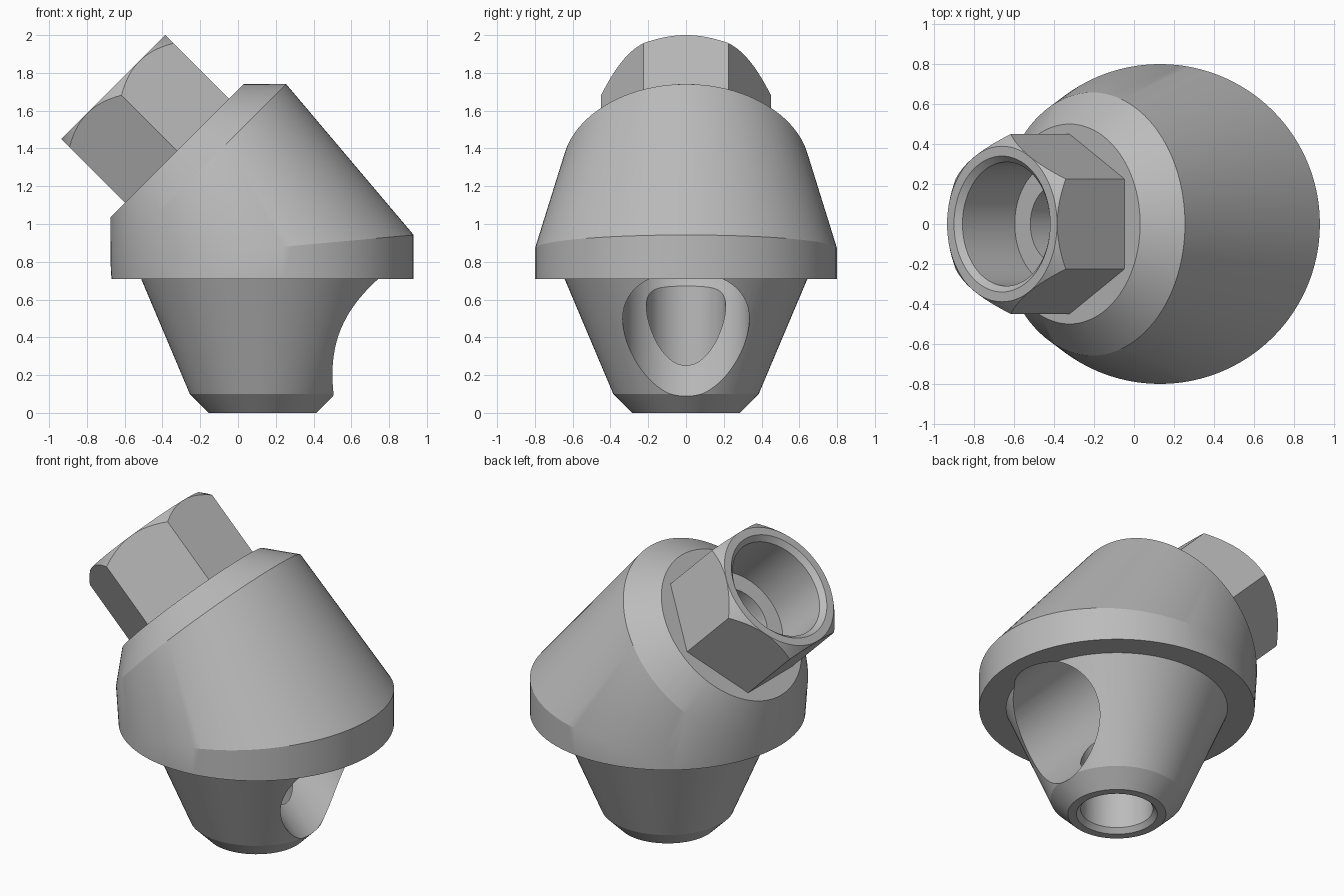
import bpy
import bmesh
from math import cos, sin, tau, pi, radians
from mathutils import Matrix, Vector

cube = bpy.data.objects.get("Cube")
if cube:
    bpy.data.objects.remove(cube, do_unlink=True)

SEGMENTS = 96
UPRIGHT = Matrix.Translation((0.13, 0, 0))
TILTED = Matrix.Translation((-0.66, 0, 1.725)) @ Matrix.Rotation(-pi / 4, 4, 'Y')

metal = bpy.data.materials.new("grey metal")
metal.use_nodes = True
grey = (0.5, 0.5, 0.5, 1)
metal.diffuse_color = grey
metal.node_tree.nodes["Principled BSDF"].inputs["Base Color"].default_value = grey


def ring(radius, height, frame, sides=SEGMENTS):
    """Points of a circle across the z axis of a frame, with a corner on y."""
    return [frame @ Vector((radius * cos(tau * i / sides + pi / 2),
                            radius * sin(tau * i / sides + pi / 2), height))
            for i in range(sides)]


def to_object(bm, name):
    bmesh.ops.recalc_face_normals(bm, faces=bm.faces)
    mesh = bpy.data.meshes.new(name)
    bm.to_mesh(mesh)
    bm.free()
    mesh.materials.append(metal)
    obj = bpy.data.objects.new(name, mesh)
    bpy.context.collection.objects.link(obj)
    return obj


def turned(name, profile, frame, sides=SEGMENTS):
    """Closed solid turned from (radius, height) points."""
    bm = bmesh.new()
    rings = [[bm.verts.new(p) for p in ring(r, h, frame, sides)] for r, h in profile]
    for a, b in zip(rings, rings[1:]):
        for i in range(sides):
            j = (i + 1) % sides
            bm.faces.new((a[i], a[j], b[j], b[i]))
    bm.faces.new(rings[0])
    bm.faces.new(rings[-1])
    return to_object(bm, name)


def combine(target, tool, operation):
    """Apply a boolean and discard the tool."""
    mod = target.modifiers.new(operation.lower(), 'BOOLEAN')
    mod.operation = operation
    mod.solver = 'EXACT'
    mod.object = tool
    bpy.context.view_layer.objects.active = target
    bpy.ops.object.modifier_apply(modifier=mod.name)
    bpy.data.objects.remove(tool, do_unlink=True)


# Upper body: hull from the round flange to the chamfered slanted seat
bm = bmesh.new()
flange_rim = [p + Vector((0, 0, 0.09 * (p.x - 0.13))) for p in ring(0.8, 0.87, UPRIGHT)]
outline = (ring(0.8, 0.71, UPRIGHT) + flange_rim
           + ring(0.658, -0.636, TILTED) + ring(0.5, -0.477, TILTED))
for p in outline:
    bm.verts.new(p)
bmesh.ops.convex_hull(bm, input=bm.verts)
loose = [v for v in bm.verts if not v.link_faces]
bmesh.ops.delete(bm, geom=loose, context='VERTS')
bmesh.ops.dissolve_limit(bm, angle_limit=radians(0.1), verts=bm.verts, edges=bm.edges)
body = to_object(bm, "angled_body")

# Lower tapered plug
plug = turned("plug", [(0.285, 0), (0.385, 0.1), (0.643, 0.71), (0.643, 0.78)], UPRIGHT)
combine(body, plug, 'UNION')

# Hexagonal head with a turned end chamfer
head = turned("hex_head", [(0.45, -0.6), (0.45, 0)], TILTED, 6)
chamfer = turned("chamfer", [(1.089, -0.7), (0.289, 0.1)], TILTED)
combine(head, chamfer, 'INTERSECT')
combine(body, head, 'UNION')

# Stepped slanted bore: socket, narrow passage, wide side opening
slanted_bore = turned("slanted_bore", [
    (0.37, 0.03), (0.31, -0.03), (0.31, -0.4), (0.2, -0.4),
    (0.2, -0.94), (0.335, -0.94), (0.335, -2.3)], TILTED)
combine(body, slanted_bore, 'DIFFERENCE')

# Upright bore in the base, meeting the slanted one
base_bore = turned("base_bore", [(0.26, -0.03), (0.21, 0.03), (0.21, 0.75)], UPRIGHT)
combine(body, base_bore, 'DIFFERENCE')

# Smooth turned surfaces, sharp edges kept
bpy.ops.object.select_all(action='DESELECT')
body.select_set(True)
bpy.context.view_layer.objects.active = body
bpy.ops.object.shade_smooth_by_angle(angle=radians(20))
